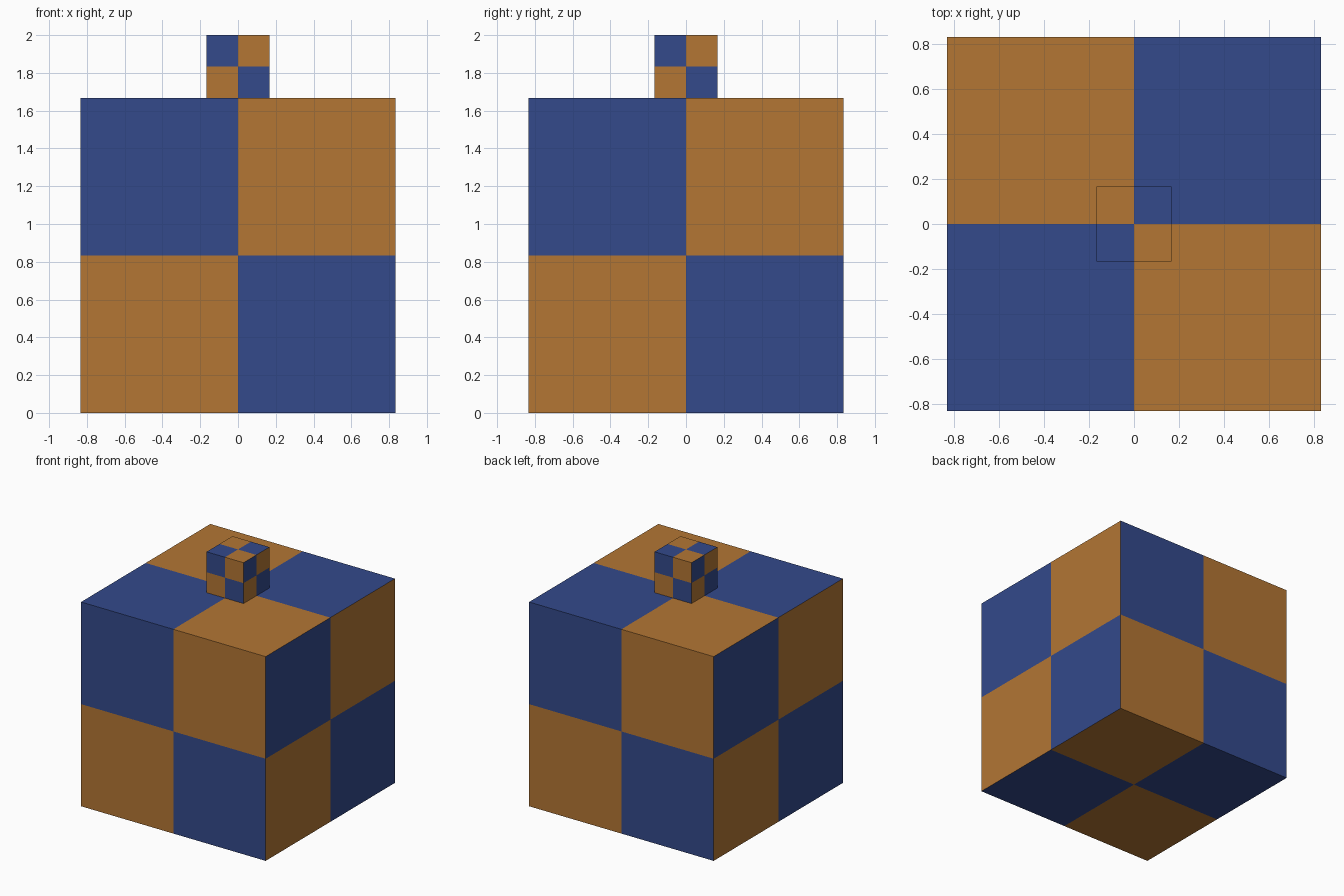
import bpy, bmesh
from mathutils import Matrix

if "Cube" in bpy.data.objects:
    bpy.data.objects.remove(bpy.data.objects["Cube"])


def flat_colour(name, rgb):
    mat = bpy.data.materials.new(name)
    mat.diffuse_color = (*rgb, 1.0)
    mat.use_nodes = True
    mat.node_tree.nodes["Principled BSDF"].inputs["Base Color"].default_value = mat.diffuse_color
    return mat


orange = flat_colour("orange", (0.451, 0.181, 0.034))
blue = flat_colour("blue", (0.033, 0.067, 0.258))


def checker_cube(name, size, base_z):
    """Cube with every side cut into a two by two checker."""
    bm = bmesh.new()
    bmesh.ops.create_cube(bm, size=size)
    bmesh.ops.subdivide_edges(bm, edges=bm.edges[:], cuts=1, use_grid_fill=True)
    bm.normal_update()
    for face in bm.faces:
        x, y, z = face.calc_center_median()
        n = face.normal
        # Quadrant of the side decides the colour
        face.material_index = int(n.z * x * y + n.y * x * z - n.x * y * z > 0)
    bmesh.ops.transform(bm, matrix=Matrix.Translation((0, 0, base_z + size / 2)),
                        verts=bm.verts[:])
    mesh = bpy.data.meshes.new(name)
    mesh.materials.append(orange)
    mesh.materials.append(blue)
    bm.to_mesh(mesh)
    bm.free()
    bpy.context.collection.objects.link(bpy.data.objects.new(name, mesh))


# Large block on the ground, small block centred on its top
checker_cube("large_block", 5 / 3, 0)
checker_cube("small_block", 1 / 3, 5 / 3)
